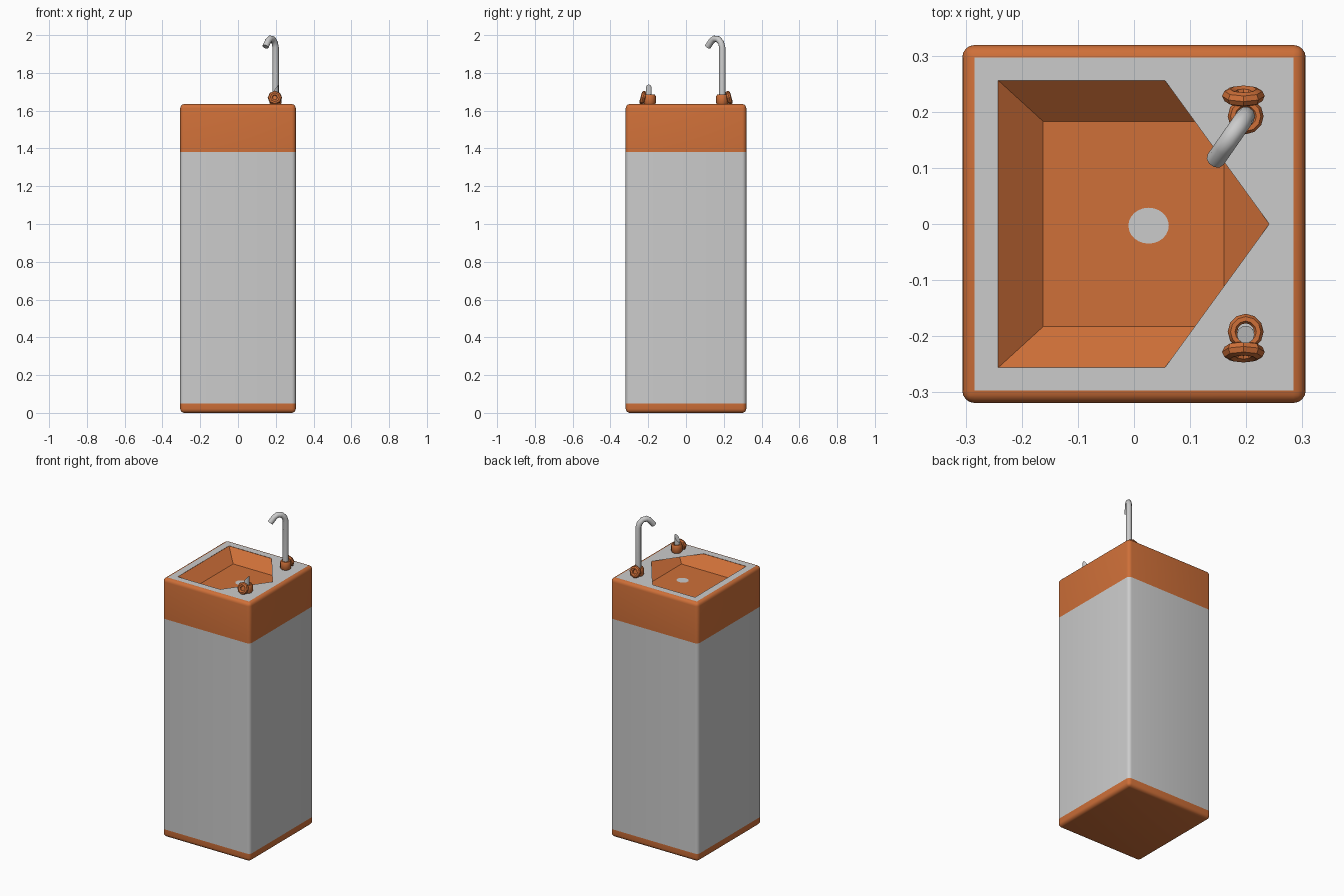
import bpy, bmesh, math
from mathutils import Vector, Matrix

if "Cube" in bpy.data.objects:
    bpy.data.objects.remove(bpy.data.objects["Cube"])

ORANGE = bpy.data.materials.new("orange")
ORANGE.diffuse_color = (0.62, 0.16, 0.04, 1)
ORANGE.use_nodes = True
ORANGE.node_tree.nodes["Principled BSDF"].inputs["Base Color"].default_value = ORANGE.diffuse_color
HX, HY, TOP, BEV = 0.306, 0.319, 1.635, 0.022
DEPTH = 0.065


def finish(name, bm, mat=None, smooth=True):
    me = bpy.data.meshes.new(name)
    bm.to_mesh(me)
    bm.free()
    ob = bpy.data.objects.new(name, me)
    bpy.context.collection.objects.link(ob)
    if mat:
        me.materials.append(mat)
    if smooth:
        bpy.ops.object.select_all(action='DESELECT')
        ob.select_set(True)
        bpy.context.view_layer.objects.active = ob
        bpy.ops.object.shade_smooth_by_angle(angle=math.radians(40))
    return ob


def cabinet_slice(name, z0, z1, mat=None):
    """Horizontal slice of the rounded cabinet, with its top left open."""
    bm = bmesh.new()
    bmesh.ops.create_cube(bm, size=1, matrix=Matrix.Translation((0, 0, TOP / 2))
                          @ Matrix.Diagonal((2 * HX, 2 * HY, TOP, 1)))
    bmesh.ops.bevel(bm, geom=bm.edges[:], offset=BEV, segments=4, profile=0.5, affect='EDGES')
    for z, up in ((z0, -1), (z1, 1)):
        if 0 < z < TOP:
            bmesh.ops.bisect_plane(bm, geom=bm.verts[:] + bm.edges[:] + bm.faces[:],
                                   plane_co=(0, 0, z), plane_no=(0, 0, up), clear_outer=True)
    lid = [f for f in bm.faces if f.calc_center_median().z > TOP - 1e-4]
    bmesh.ops.delete(bm, geom=lid, context='FACES')
    return finish(name, bm, mat)


def loft(name, rings, mat=None, cap0=False, cap1=False, smooth=True):
    bm = bmesh.new()
    vs = [[bm.verts.new(p) for p in r] for r in rings]
    n = len(rings[0])
    for a, b in zip(vs, vs[1:]):
        for i in range(n):
            bm.faces.new((a[i], a[(i + 1) % n], b[(i + 1) % n], b[i]))
    if cap0:
        bm.faces.new(vs[0][::-1])
    if cap1:
        bm.faces.new(vs[-1])
    return finish(name, bm, mat, smooth)


def circle(c, r, n, u=(1, 0, 0), v=(0, 1, 0)):
    c, u, v = Vector(c), Vector(u), Vector(v)
    return [c + r * (math.cos(t) * u + math.sin(t) * v)
            for t in (2 * math.pi * i / n for i in range(n))]


# Cabinet: kick band, body and basin band
cabinet_slice("bottom_band", 0, 0.05, ORANGE)
cabinet_slice("cabinet_body", 0.05, 1.38)
cabinet_slice("basin_band", 1.38, TOP, ORANGE)

# Counter plate with five-sided opening
bm = bmesh.new()
outer = [(-HX + BEV, -HY + BEV), (HX - BEV, -HY + BEV), (HX - BEV, HY - BEV), (-HX + BEV, HY - BEV)]
hole = [(-0.242, -0.256), (0.055, -0.256), (0.241, 0), (0.055, 0.256), (-0.242, 0.256)]
edges = []
for loop in (outer, hole):
    vs = [bm.verts.new((x, y, TOP)) for x, y in loop]
    edges += [bm.edges.new((vs[i - 1], vs[i])) for i in range(len(vs))]
bmesh.ops.triangle_fill(bm, edges=edges, use_beauty=True, normal=(0, 0, 1))
finish("counter_plate", bm, smooth=False)

# Sloped basin, running under the plate at its right corners
rect = lambda x0, x1, y, z: [(x0, y, z), (x1, y, z), (x1, -y, z), (x0, -y, z)]
floor = TOP - DEPTH
basin = loft("basin", [rect(-0.242, 0.241, 0.256, TOP - 0.0005),
                       rect(-0.162, 0.16, 0.183, floor)], ORANGE, smooth=False)
bm = bmesh.new()
bm.from_mesh(basin.data)
bm.faces.new([v for v in bm.verts if v.co.z < floor + 1e-4][::-1])
bm.normal_update()
for f in bm.faces:
    if f.normal.z < 0:
        f.normal_flip()
bm.to_mesh(basin.data)
bm.free()

# Drain
bm = bmesh.new()
bmesh.ops.create_circle(bm, cap_ends=True, segments=24, radius=1,
                        matrix=Matrix.Translation((0.026, -0.003, floor + 0.002))
                        @ Matrix.Diagonal((0.036, 0.032, 1, 1)))
finish("drain", bm, smooth=False)

# Tap collars, stems and handwheels, one set per side
TX, TY = 0.199, 0.192
for side, label in ((1, "back"), (-1, "front")):
    y = TY * side
    prof = [(0.027, TOP - 0.002), (0.032, TOP + 0.006), (0.032, TOP + 0.042),
            (0.027, TOP + 0.05), (0.019, TOP + 0.05), (0.015, TOP + 0.044)]
    loft(label + "_tap_collar", [circle((TX, y, z), r, 12) for r, z in prof], ORANGE)
    tilt = math.radians(15)
    axis = Vector((0, side * math.cos(tilt), math.sin(tilt)))
    u = Vector((side, 0, 0))
    v = axis.cross(u)
    c = Vector((TX - 0.004, side * 0.228, TOP + 0.033))
    loft(label + "_tap_stem", [circle(c - axis * 0.03, 0.012, 8, u, v),
                               circle(c + axis * 0.004, 0.012, 8, u, v)], ORANGE, cap1=True)
    wheel = []
    for k in range(9):
        t = 2 * math.pi * k / 8
        wheel.append(circle(c + axis * 0.013 * math.sin(t), 0.024 + 0.014 * math.cos(t), 8, u, v))
    loft(label + "_handwheel", wheel, ORANGE)

# Tall gooseneck spout: (reach, height) path swept along a diagonal
d = Vector((-0.57, -0.82, 0)).normalized()
path = [(0, 1.64), (0, 1.935), (0.008, 1.96), (0.027, 1.979), (0.05, 1.981), (0.068, 1.97), (0.094, 1.938)]
side_v = d.cross(Vector((0, 0, 1)))
pts = [Vector((TX, TY, h)) + d * s for s, h in path]
rings = []
for i, p in enumerate(pts):
    t = (pts[min(i + 1, len(pts) - 1)] - pts[max(i - 1, 0)]).normalized()
    if i == 1:
        t = (Vector((0, 0, 1)) * 3 + t).normalized()
    rings.append(circle(p, 0.017, 10, side_v, t.cross(side_v)))
loft("gooseneck_spout", rings, cap0=True, cap1=True)

# Short bubbler spout with slanted tip
low = circle((TX, -TY - 0.005, 1.64), 0.016, 10)
tip = [Vector((p.x, p.y, 1.718 + 1.3 * (p.x - TX))) for p in low]
loft("bubbler_spout", [low, tip], cap0=True, cap1=True)
